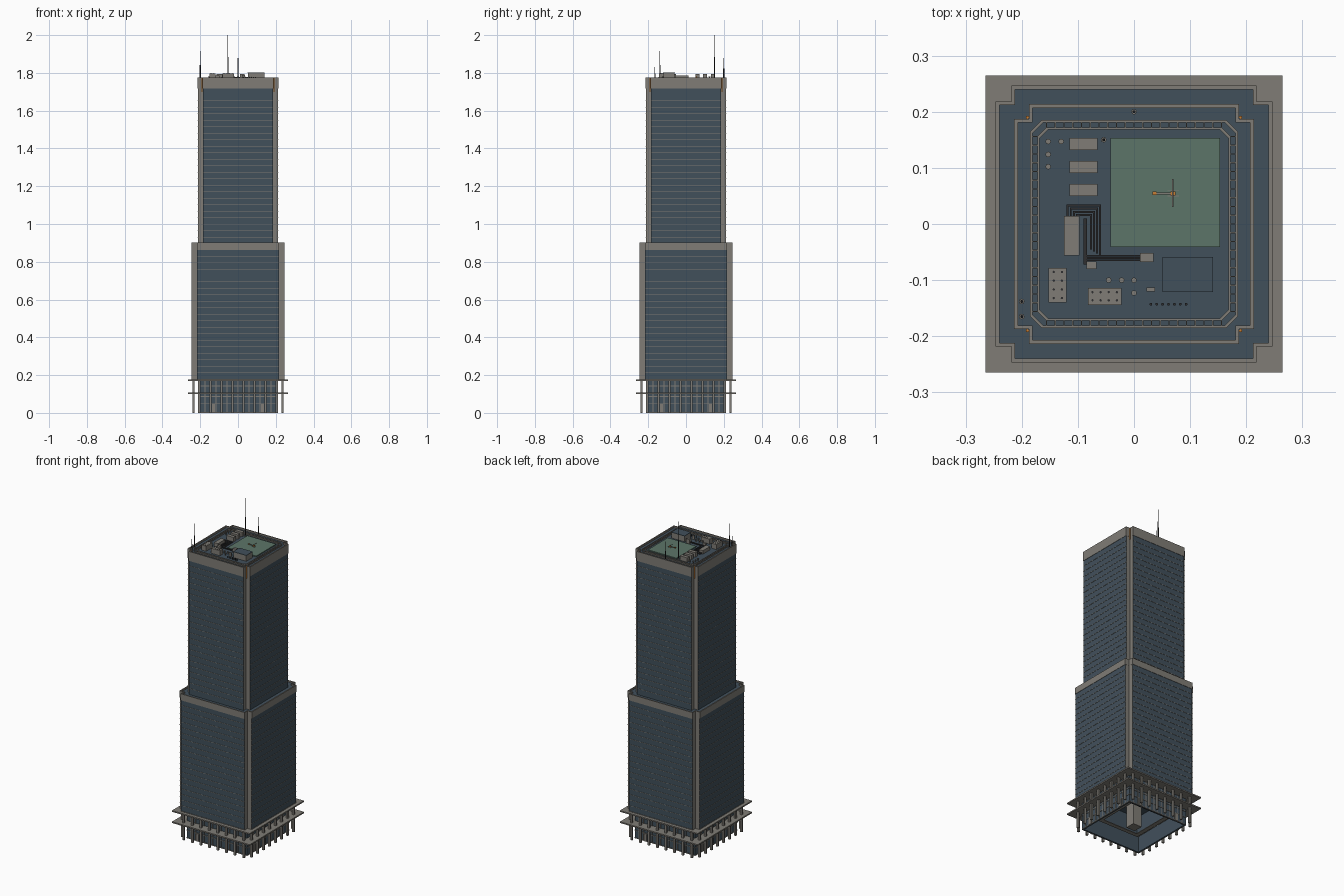
import bpy, bmesh, math
from mathutils import Vector, Matrix

if "Cube" in bpy.data.objects:
    bpy.data.objects.remove(bpy.data.objects["Cube"])


def material(name, rgb):
    m = bpy.data.materials.new(name)
    m.diffuse_color = (*rgb, 1)
    m.use_nodes = True
    m.node_tree.nodes["Principled BSDF"].inputs["Base Color"].default_value = m.diffuse_color
    return m


CONCRETE = material("warm grey concrete", (0.215, 0.203, 0.18))
GLASS = material("blue grey glass", (0.053, 0.08, 0.105))
GREEN = material("pad green", (0.107, 0.178, 0.138))
DARK = material("dark pipe", (0.028, 0.028, 0.03))
ORANGE = material("orange", (0.58, 0.21, 0.035))


def finish(name, bm, *mats):
    me = bpy.data.meshes.new(name)
    bmesh.ops.recalc_face_normals(bm, faces=bm.faces)
    bm.to_mesh(me)
    bm.free()
    for m in mats:
        me.materials.append(m)
    ob = bpy.data.objects.new(name, me)
    bpy.context.collection.objects.link(ob)
    return ob


def add_box(bm, x0, x1, y0, y1, z0, z1, rot=0.0):
    c = Vector(((x0 + x1) / 2, (y0 + y1) / 2, (z0 + z1) / 2))
    m = Matrix.Rotation(rot, 4, 'Z') @ Matrix.Translation(c) @ Matrix.Diagonal((x1 - x0, y1 - y0, z1 - z0, 1))
    bmesh.ops.create_cube(bm, size=1, matrix=m)


def boxes(name, mat, items, four=False):
    """One object from many boxes, optionally repeated on all four sides."""
    bm = bmesh.new()
    for b in items:
        for k in range(4 if four else 1):
            add_box(bm, *b, rot=k * math.pi / 2)
    return finish(name, bm, mat)


def add_rod(bm, x, y, z0, z1, r, sides=8):
    bmesh.ops.create_cone(bm, cap_ends=True, segments=sides, radius1=r, radius2=r, depth=z1 - z0,
                          matrix=Matrix.Translation((x, y, (z0 + z1) / 2)))


def rods(name, mat, items):
    bm = bmesh.new()
    for i in items:
        add_rod(bm, *i)
    return finish(name, bm, mat)


def notched(h, n):
    """Square outline of half size h with corners cut back to n."""
    quarter = [Vector((n, -h)), Vector((n, -n)), Vector((h, -n))]
    return [Matrix.Rotation(k * math.pi / 2, 2) @ p for k in range(4) for p in quarter]


def chamfered(h, c):
    pts = [Vector((h - c, -h)), Vector((h, c - h))]
    return [Matrix.Rotation(k * math.pi / 2, 2) @ p for k in range(4) for p in pts]


def square(h):
    return [Vector((a * h, b * h)) for a, b in ((-1, -1), (1, -1), (1, 1), (-1, 1))]


def ring(name, mat, outer, inner, z0, z1):
    """Closed wall between two outlines with equal point counts."""
    bm = bmesh.new()
    loops = [[bm.verts.new((*p, z)) for p in pts] for pts, z in
             ((outer, z0), (outer, z1), (inner, z1), (inner, z0))]
    n = len(outer)
    for a in range(4):
        A, B = loops[a], loops[(a + 1) % 4]
        for i in range(n):
            bm.faces.new((A[i], A[(i + 1) % n], B[(i + 1) % n], B[i]))
    return finish(name, bm, mat)


def tower(name, h, n, z0, z1):
    """Notched shaft: glass main faces and roof deck, concrete corner faces."""
    bm = bmesh.new()
    pts = notched(h, n)
    lo = [bm.verts.new((*p, z0)) for p in pts]
    hi = [bm.verts.new((*p, z1)) for p in pts]
    bm.faces.new(lo)
    bm.faces.new(hi)
    for i in range(12):
        j = (i + 1) % 12
        f = bm.faces.new((lo[i], lo[j], hi[j], hi[i]))
        f.material_index = 1 if i % 3 != 2 else 0
    return finish(name, bm, GLASS, CONCRETE)


# Two stacked shafts with crown bands
LO, LN, UP, UN = 0.245, 0.217, 0.212, 0.186
tower("lower_shaft", LO, LN, 0.172, 0.893)
tower("upper_shaft", UP, UN, 0.88, 1.766)
ring("lower_crown_band", CONCRETE, notched(LO + 0.002, LN + 0.001), notched(LO - 0.005, LN - 0.005), 0.862, 0.902)
ring("upper_crown_band", CONCRETE, notched(UP + 0.002, UN + 0.001), notched(UP - 0.005, UN - 0.005), 1.718, 1.776)

# Thin floor lines on every glass face
P = 0.0343
strips = [(-LN, LN, -LO - 0.0015, -LO + 0.001, 0.829 - i * P, 0.8315 - i * P) for i in range(20)]
strips += [(-UN, UN, -UP - 0.0015, -UP + 0.001, 1.65 - (i - 1) * P, 1.6525 - (i - 1) * P) for i in range(23)]
boxes("floor_lines", CONCRETE, strips, True)

# Podium: hollow glass lobby, slabs, columns, frames and core
B = 0.205
ring("lobby_glass", GLASS, square(B), square(B - 0.008), 0, 0.17)
ring("lower_canopy", CONCRETE, square(0.265), square(0.195), 0.099, 0.107)
ring("upper_canopy", CONCRETE, square(0.265), square(0.15), 0.168, 0.176)
ring("inner_lobby_wall", GLASS, square(0.14), square(0.134), 0.06, 0.17)
ring("inner_floor_edge", CONCRETE, square(0.146), square(0.12), 0.056, 0.06)
boxes("core", CONCRETE, [(-0.03, 0.03, -0.03, 0.03, 0, 0.172)])
spots = [s * v for v in (0.029, 0.087, 0.145, 0.205) for s in (-1, 1)]
boxes("podium_columns", CONCRETE, [(x - 0.006, x + 0.006, -0.242, -0.23, 0, 0.17) for x in spots], True)
frames = [(x - 0.002, x + 0.002, -B - 0.003, -B + 0.001, 0, 0.168) for x in spots[:6] + [0, .058, -.058, .116, -.116, .175, -.175]]
frames += [(-B, B, -B - 0.003, -B + 0.001, z, z + 0.004) for z in (0.0, 0.046, 0.085, 0.14)]
boxes("lobby_frames", CONCRETE, frames, True)
boxes("lobby_doors", CONCRETE, [(x - 0.008, x + 0.008, -B - 0.006, -B, 0, 0.046) for x in (-0.13, 0.13)], True)

# Roof track: two chamfered rails joined by ties
R = 1.766
ring("outer_track", CONCRETE, chamfered(0.185, 0.02), chamfered(0.181, 0.019), R, R + 0.007)
ring("inner_track", CONCRETE, chamfered(0.172, 0.016), chamfered(0.168, 0.015), R, R + 0.007)
boxes("track_ties", CONCRETE, [(-0.156 + i * 0.0156 - 0.0012, -0.156 + i * 0.0156 + 0.0012, -0.183, -0.17, R, R + 0.005)
                               for i in range(21)], True)

# Landing pad with a small aircraft
boxes("landing_pad", GREEN, [(-0.042, 0.153, -0.041, 0.153, R, R + 0.006)])
boxes("aircraft_body", ORANGE, [(0.065, 0.074, 0.051, 0.058, R + 0.008, R + 0.015),
                                (0.033, 0.04, 0.0515, 0.0575, R + 0.01, R + 0.015)])
boxes("aircraft_frame", CONCRETE, [(0.04, 0.066, 0.053, 0.056, R + 0.01, R + 0.013),
                                   (0.068, 0.07, 0.03, 0.08, R + 0.017, R + 0.018),
                                   (0.06, 0.08, 0.049, 0.0505, R + 0.006, R + 0.008),
                                   (0.06, 0.08, 0.0585, 0.06, R + 0.006, R + 0.008),
                                   (0.068, 0.07, 0.0535, 0.0555, R + 0.015, R + 0.018)])

# Roof plant: air handlers, chillers, cabinets
plant = [(-0.115, -0.065, y, y + 0.021, 1.793) for y in (0.132, 0.091, 0.05)]
plant += [(-0.125, -0.097, -0.056, 0.014, 1.787), (-0.152, -0.12, -0.14, -0.078, 1.797),
          (-0.082, -0.022, -0.144, -0.114, 1.797), (-0.085, -0.067, -0.08, -0.067, 1.79),
          (0.011, 0.035, -0.068, -0.052, 1.793), (0.022, 0.037, -0.12, -0.113, 1.79)]
boxes("roof_plant", CONCRETE, [(a, b, c, d, R, z) for a, b, c, d, z in plant])
fans = [(-0.143 + i * 0.0145, -0.132 + j * 0.0155) for i in range(2) for j in range(4)]
fans += [(-0.074 + i * 0.0145, -0.136 + j * 0.0145) for i in range(4) for j in range(2)]
rods("plant_fans", DARK, [(x, y, 1.797, 1.799, 0.0022) for x, y in fans])
boxes("penthouse_walls", CONCRETE, [(0.052, 0.14, -0.12, -0.06, R, 1.8)])
boxes("penthouse_roof", GLASS, [(0.051, 0.141, -0.121, -0.059, 1.8, 1.803)])
vents = [(-0.153, 0.147), (-0.13, 0.147), (-0.153, 0.124), (-0.153, 0.102),
         (-0.045, -0.1), (-0.022, -0.1), (0, -0.1), (0, -0.123)]
rods("vents", CONCRETE, [(x, y, R, R + 0.012, 0.003) for x, y in vents]
     + [(x, y, R + 0.012, R + 0.016, 0.005) for x, y in vents])
rods("small_stacks", DARK, [(0.03 + i * 0.0105, -0.143, R, R + 0.012, 0.0025) for i in range(7)])

# Nested pipe runs between the plant boxes
pipes = []
for i in range(4):
    d, z, t = i * 0.0055, R + 0.004, 0.0035
    x, y = -0.062 - d, 0.031 - d
    pipes += [(-0.12 + d, x + t, y, y + t, z, z + t),
              (-0.12 + d, -0.12 + d + t, 0.008, y + t, z, z + t),
              (x, x + t, -0.045 - (3 - i) * 0.004, y, z, z + t)]
for i in range(3):
    y = -0.058 - i * 0.004
    pipes.append((-0.088, 0.014, y, y + 0.003, R + 0.008, R + 0.011))
pipes.append((-0.09, -0.084, -0.072, 0.01, R + 0.004, R + 0.009))
boxes("pipe_runs", DARK, pipes)

# Masts
masts = [(-0.2, -0.138, 1.915), (-0.054, 0.15, 2.0), (0, 0.2, 1.88), (-0.2, -0.165, 1.83)]
rods("masts", DARK, [(x, y, R, z, 0.0015) for x, y, z in masts]
     + [(x, y, R, R + (z - R) * 0.5, 0.0028) for x, y, z in masts])
rods("mast_feet", CONCRETE, [(x, y, R, R + 0.006, 0.005) for x, y, z in masts])
rods("corner_lamps", ORANGE, [(sx * 0.19, sy * 0.19, 1.7, R + 0.006, 0.003) for sx in (-1, 1) for sy in (-1, 1)])
